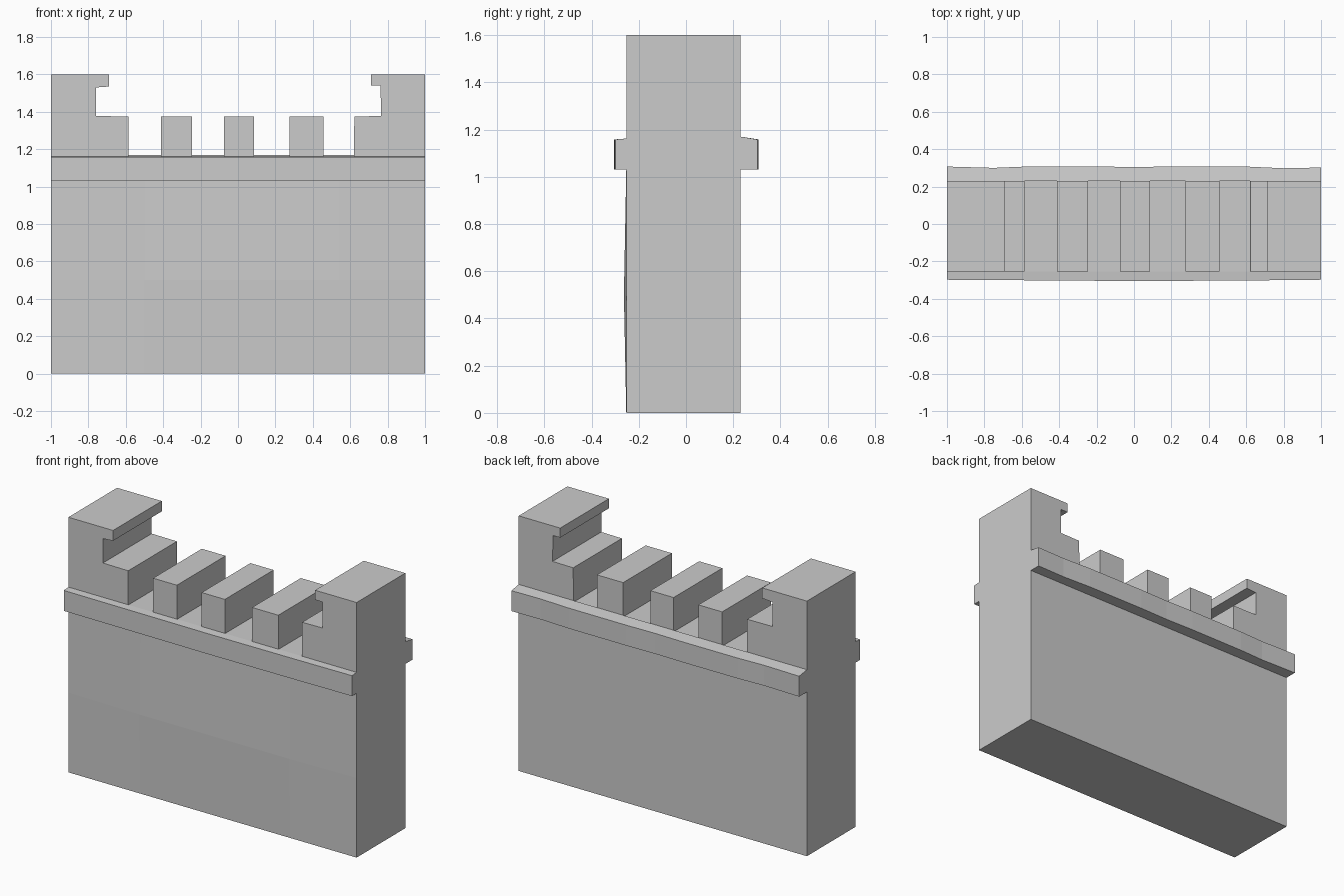
import bpy, bmesh

if "Cube" in bpy.data.objects:
    bpy.data.objects.remove(bpy.data.objects["Cube"])

FRONT, BACK = -0.253, 0.23
WALK, MERLON, TOP = 1.16, 1.375, 1.6


def finish(name, bm):
    bmesh.ops.recalc_face_normals(bm, faces=bm.faces)
    mesh = bpy.data.meshes.new(name)
    bm.to_mesh(mesh)
    bm.free()
    obj = bpy.data.objects.new(name, mesh)
    bpy.context.collection.objects.link(obj)
    return obj


def loft(name, sections):
    """Skin a row of matching closed sections and cap both ends."""
    bm = bmesh.new()
    rings = [[bm.verts.new(p) for p in s] for s in sections]
    n = len(rings[0])
    for a, b in zip(rings, rings[1:]):
        for i in range(n):
            j = (i + 1) % n
            bm.faces.new((a[i], a[j], b[j], b[i]))
    bm.faces.new(rings[0])
    bm.faces.new(rings[-1])
    return finish(name, bm)


# Wall outline: hooked end towers with three merlons between them
outline = [(-1, 0), (-1, TOP), (-0.69, TOP), (-0.69, 1.535), (-0.76, 1.53),
           (-0.76, 1.377), (-0.585, MERLON), (-0.585, WALK)]
for x0, x1 in ((-0.412, -0.247), (-0.075, 0.086), (0.275, 0.457)):
    outline += [(x0, WALK), (x0, MERLON), (x1, MERLON), (x1, WALK)]
outline += [(0.62, WALK), (0.622, MERLON), (0.765, 1.377), (0.762, 1.54),
            (0.712, 1.54), (0.712, TOP), (1, TOP), (1, 0)]
wall = loft("castle_wall", [[(x, y, z) for x, z in outline] for y in (FRONT, BACK)])

# Slight bulge halfway up the front face
bm = bmesh.new()
bm.from_mesh(wall.data)
cuts = [((0, 0, z), (0, 0, 1)) for z in (0.5, 1.03)]
cuts += [((x, 0, 0), (1, 0, 0)) for x in (-0.5, -0.16, 0.18, 0.54)]
for co, no in cuts:
    bmesh.ops.bisect_plane(bm, geom=bm.verts[:] + bm.edges[:] + bm.faces[:],
                           dist=1e-5, plane_co=co, plane_no=no)
for v in bm.verts:
    if v.co.y < 0 and abs(v.co.z - 0.5) < 0.01 and abs(v.co.x) < 0.9:
        v.co.y -= 0.01
bm.to_mesh(wall.data)
bm.free()


# String courses along both faces, with a slightly uneven outer edge
def course(name, inner, side, inner_top, depths):
    loft(name, [[(x, inner, 1.03), (x, side * d, 1.03), (x, side * d, 1.158),
                 (x, inner, inner_top)] for x, d in depths])


course("front_ledge", FRONT, -1, 1.162,
       [(-1, 0.298), (-0.4, 0.302), (0, 0.305), (0.6, 0.302), (1, 0.298)])
course("back_ledge", BACK, 1, 1.17,
       [(-1, 0.307), (-0.75, 0.3), (-0.58, 0.307), (-0.2, 0.308), (0, 0.304),
        (0.2, 0.308), (0.6, 0.307), (0.8, 0.298), (1, 0.302)])
